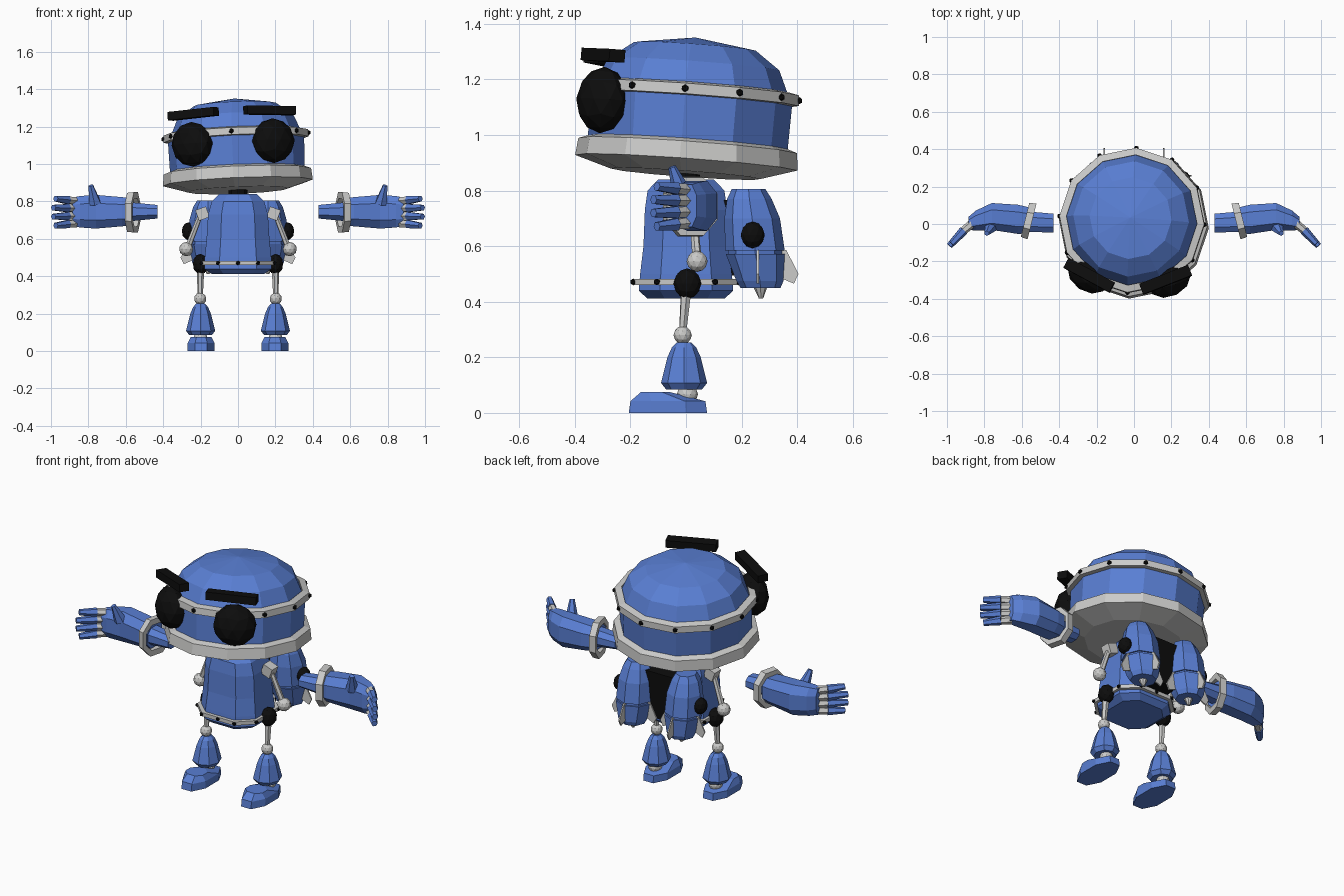
import bpy, bmesh, math
from math import radians, pi
from mathutils import Matrix, Vector

if "Cube" in bpy.data.objects:
    bpy.data.objects.remove(bpy.data.objects["Cube"])


def material(name, rgb):
    mat = bpy.data.materials.new(name)
    mat.use_nodes = True
    mat.diffuse_color = (*rgb, 1)
    bsdf = next(nd for nd in mat.node_tree.nodes if nd.type == 'BSDF_PRINCIPLED')
    bsdf.inputs["Base Color"].default_value = (*rgb, 1)
    bsdf.inputs["Roughness"].default_value = 0.7
    return mat


BLUE = material("painted_blue", (0.10, 0.21, 0.65))
GREY = material("light_grey", (0.60, 0.60, 0.59))
BLACK = material("black", (0.004, 0.004, 0.004))


def emit(name, bm, mat, m=Matrix(), mirror=False):
    """Turn a bmesh into one object, or into a left and right pair."""
    bm.transform(m)
    for side in (("left_", "right_") if mirror else ("",)):
        if side == "right_":
            bm.transform(Matrix.Diagonal((-1, 1, 1, 1)))
        bmesh.ops.recalc_face_normals(bm, faces=bm.faces)
        mesh = bpy.data.meshes.new(side + name)
        bm.to_mesh(mesh)
        mesh.materials.append(mat)
        bpy.context.collection.objects.link(bpy.data.objects.new(side + name, mesh))
    bm.free()


def outline(n, k):
    """Regular polygon, or a chamfered square when k is given."""
    if k:
        return [(1, -k), (1, k), (k, 1), (-k, 1), (-1, k), (-1, -k), (-k, -1), (k, -1)]
    return [(math.cos(2 * pi * i / n), math.sin(2 * pi * i / n)) for i in range(n)]


def loft(name, secs, mat, n=8, k=None, m=Matrix(), ring=False, mirror=False):
    """Skin sections (z, rx, ry, cx, cy) along z; ring joins last to first."""
    bm = bmesh.new()
    shape = outline(n, k)
    rows = []
    for sec in secs:
        z, rx = sec[:2]
        ry = sec[2] if len(sec) > 2 else rx
        cx, cy = sec[3:5] if len(sec) > 3 else (0, 0)
        rows.append([bm.verts.new((cx + rx * u, cy + ry * v, z)) for u, v in shape])
    pairs = list(zip(rows, rows[1:])) + ([(rows[-1], rows[0])] if ring else [])
    for a, b in pairs:
        for i in range(len(shape)):
            j = (i + 1) % len(shape)
            bm.faces.new((a[i], a[j], b[j], b[i]))
    if not ring:
        bm.faces.new(rows[0][::-1])
        bm.faces.new(rows[-1])
    bmesh.ops.remove_doubles(bm, verts=bm.verts, dist=1e-5)
    emit(name, bm, mat, m, mirror)


def tube(name, p, q, r1, r2, mat, n=6, mirror=True):
    p, q = Vector(p), Vector(q)
    d = q - p
    m = Matrix.Translation(p) @ d.to_track_quat('Z', 'Y').to_matrix().to_4x4()
    loft(name, [(0, r1), (d.length, r2)], mat, n, m=m, mirror=mirror)


def balls(name, centres, r, mat, m=Matrix(), mirror=False, scale=(1, 1, 1), sub=2):
    bm = bmesh.new()
    for c in centres:
        bmesh.ops.create_icosphere(bm, subdivisions=sub, radius=r,
                                   matrix=Matrix.Translation(c) @ Matrix.Diagonal((*scale, 1)))
    emit(name, bm, mat, m, mirror)


def box(name, size, mat, m=Matrix(), mirror=False):
    bm = bmesh.new()
    bmesh.ops.create_cube(bm, size=1, matrix=Matrix.Diagonal((*size, 1)))
    emit(name, bm, mat, m, mirror)


def rot(deg, axis):
    return Matrix.Rotation(radians(deg), 4, axis)


# Head, tilted slightly about its base
PIVOT = Matrix.Translation((0, 0, 0.88))
HEAD = PIVOT @ rot(-3.4, 'Z') @ rot(-2.6, 'Y') @ rot(-4, 'X') @ PIVOT.inverted()
loft("head_shell", [(0.95, 0.36), (1.13, 0.365), (1.255, 0.31), (1.32, 0.22), (1.352, 0)],
     BLUE, 12, m=HEAD)
loft("head_rim", [(0.86, 0), (0.86, 0.27), (0.90, 0.402), (0.962, 0.395), (0.978, 0.35)],
     GREY, 12, m=HEAD)
loft("head_band", [(1.128, 0.35), (1.132, 0.39), (1.17, 0.388), (1.178, 0.35)],
     GREY, 12, m=HEAD, ring=True)
balls("head_studs", [(0.388 * u, 0.388 * v, 1.151) for u, v in outline(12, None)],
      0.014, BLACK, HEAD, sub=1)

# Eyes and brows
for side, s in (("left", 1), ("right", -1)):
    eye = HEAD @ Matrix.Translation((s * 0.218, -0.305, 1.095)) @ rot(s * 30, 'Z')
    balls(side + "_eye", [(0, 0, 0)], 0.12, BLACK, eye, scale=(1, 0.72, 1))
    brow = HEAD @ Matrix.Translation((s * 0.205, -0.315, 1.257)) @ rot(s * 25, 'Z') @ rot(s * 1.5, 'Y')
    box(side + "_brow", (0.28, 0.06, 0.045), BLACK, brow)

# Neck and body
loft("neck", [(0.80, 0.05), (0.88, 0.05)], BLACK)
loft("body", [(0.412, 0.14), (0.44, 0.18, 0.17), (0.50, 0.178, 0.165), (0.60, 0.168, 0.153),
              (0.73, 0.16, 0.148), (0.80, 0.14, 0.138), (0.84, 0.10, 0.10)], BLUE, k=0.55)
loft("belt", [(0.46, 0.17), (0.46, 0.195, 0.19), (0.482, 0.195, 0.19), (0.482, 0.17)],
     GREY, k=0.55, ring=True)
balls("belt_studs", [(0.195 * u, 0.19 * v, 0.471) for u, v in
                     outline(8, 0.55) + [(0, 1), (0, -1)]], 0.012, BLACK, sub=1)

# Shoulders and upper arms
box("shoulder", (0.06, 0.06, 0.06), GREY,
    Matrix.Translation((0.19, 0.025, 0.735)) @ rot(20, 'Y'), True)
tube("upper_arm", (0.2, 0.025, 0.73), (0.27, 0.04, 0.55), 0.014, 0.017, GREY)
balls("elbow", [(0.277, 0.04, 0.545)], 0.038, GREY, mirror=True)

# Forearm, cuff and glove, built along x
ALONG_X = Matrix(((0, 0, 1, 0), (1, 0, 0, 0), (0, 1, 0, 0), (0, 0, 0, 1)))
ARM = Matrix.Translation((0, 0, 0.745)) @ ALONG_X
loft("forearm", [(0.43, 0.05, 0.036, 0.005, 0), (0.57, 0.055, 0.05, 0.012, 0)],
     BLUE, k=0.45, m=ARM, mirror=True)
CUFF = Matrix.Translation((0.565, 0.018, 0.742)) @ rot(14, 'Z') @ ALONG_X
loft("cuff", [(-0.02, 0.075), (-0.02, 0.098, 0.108), (0.018, 0.094, 0.104), (0.018, 0.075)],
     GREY, k=0.45, m=CUFF, ring=True, mirror=True)
loft("glove", [(0.565, 0.07, 0.072, 0.02, 0), (0.62, 0.078, 0.078, 0.025, 0),
               (0.76, 0.072, 0.09, 0.04, 0), (0.845, 0.054, 0.084, 0.018, 0),
               (0.885, 0.034, 0.076, 0.004, 0)], BLUE, k=0.5, m=ARM, mirror=True)

# Fingers and thumb
for i, finger in enumerate(("little", "ring", "middle", "index")):
    t = i - 1.5
    reach = 0.012 if i in (1, 2) else 0
    mid = (0.91, -0.035, 0.743 + t * 0.043)
    tip = (0.975 + reach, -0.105 - reach, 0.743 + t * 0.048)
    tube(finger + "_knuckle", (0.865, 0.003, 0.743 + t * 0.04), mid, 0.024, 0.021, GREY)
    tube(finger + "_finger", mid, tip, 0.025, 0.017, BLUE)
tube("thumb", (0.765, -0.015, 0.79), (0.787, -0.05, 0.885), 0.036, 0.014, BLUE)

# Legs
balls("hip", [(0.2, 0.005, 0.465)], 0.05, BLACK, mirror=True, scale=(0.85, 1, 1.1))
tube("thigh", (0.2, 0.002, 0.46), (0.202, -0.012, 0.29), 0.021, 0.014, GREY)
balls("knee", [(0.202, -0.012, 0.28)], 0.033, GREY, mirror=True)
shin = [(0.085, 0.06, 0.065), (0.108, 0.078, 0.083), (0.20, 0.055, 0.06), (0.235, 0.04, 0.044),
        (0.254, 0.024, 0.026)]
loft("shin", shin, BLUE, m=Matrix.Translation((0.2, -0.007, 0)), mirror=True)
balls("ankle", [(0.2, 0.005, 0.067)], 0.038, GREY, mirror=True)
loft("foot", [(0, 0.072, 0.141, 0, 0), (0.042, 0.072, 0.135, 0, 0), (0.075, 0.056, 0.052, 0, -0.045)],
     BLUE, k=0.45, m=Matrix.Translation((0.197, -0.065, 0)), mirror=True)

# Back thrusters
X = 0.16
loft("thruster_upper", [(0.585, 0.107, 0.107, X, 0.248), (0.70, 0.1, 0.1, X, 0.238),
                        (0.77, 0.08, 0.08, X, 0.228), (0.806, 0.058, 0.06, X, 0.225)],
     BLUE, mirror=True)
loft("thruster_seam", [(0.56, 0.098, 0.098, X, 0.25), (0.59, 0.098, 0.098, X, 0.248)],
     BLUE, mirror=True)
loft("thruster_lower", [(0.45, 0.072, 0.072, X, 0.268), (0.475, 0.085, 0.085, X, 0.266),
                        (0.572, 0.107, 0.107, X, 0.25)], BLUE, mirror=True)
tube("nozzle", (X, 0.267, 0.47), (X, 0.27, 0.412), 0.032, 0.008, GREY, 8)
balls("thruster_knob", [(0.265, 0.24, 0.64)], 0.048, BLACK, mirror=True, scale=(0.75, 0.9, 1))

# Thruster fins: outer, back and inner
for fin, angle in (("outer_fin", 0), ("back_fin", 90), ("inner_fin", 180)):
    bm = bmesh.new()
    edge = [(0.08, 0.59), (0.103, 0.585), (0.147, 0.50), (0.13, 0.465), (0.07, 0.49)]
    face = bm.faces.new([bm.verts.new((x, -0.004, z)) for x, z in edge])
    ext = bmesh.ops.extrude_face_region(bm, geom=[face])["geom"]
    bmesh.ops.translate(bm, vec=(0, 0.008, 0),
                        verts=[g for g in ext if isinstance(g, bmesh.types.BMVert)])
    emit(fin, bm, GREY, Matrix.Translation((X, 0.258, 0)) @ rot(angle, 'Z'), True)

# Mount between the thrusters
box("thruster_mount", (0.18, 0.13, 0.27), BLACK, Matrix.Translation((0, 0.19, 0.63)))
